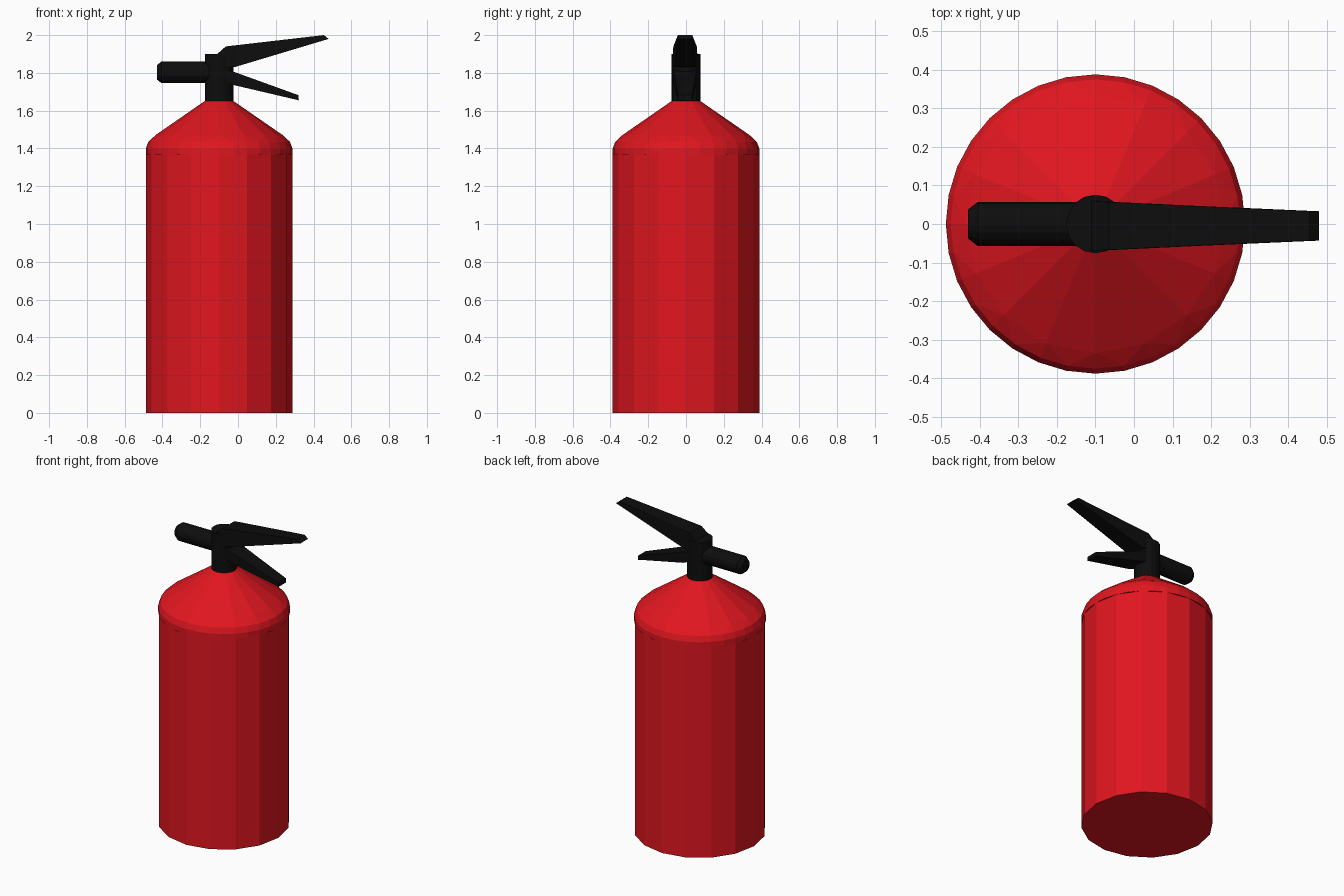
import bpy, bmesh, math
from mathutils import Matrix

if "Cube" in bpy.data.objects:
    bpy.data.objects.remove(bpy.data.objects["Cube"])

CX = -0.1  # axis of the tank


def material(name, rgb):
    m = bpy.data.materials.new(name)
    m.diffuse_color = (*rgb, 1)
    m.use_nodes = True
    m.node_tree.nodes["Principled BSDF"].inputs["Base Color"].default_value = m.diffuse_color
    return m


RED = material("red paint", (0.75, 0.008, 0.014))
BLACK = material("black plastic", (0.004, 0.004, 0.004))


def finish(name, bm, mat):
    bmesh.ops.recalc_face_normals(bm, faces=bm.faces)
    me = bpy.data.meshes.new(name)
    bm.to_mesh(me)
    bm.free()
    me.materials.append(mat)
    ob = bpy.data.objects.new(name, me)
    bpy.context.collection.objects.link(ob)
    return ob


def ring_points(bm, r, z, n):
    return [bm.verts.new((r * math.cos(2 * math.pi * i / n),
                          r * math.sin(2 * math.pi * i / n), z)) for i in range(n)]


def bridge(bm, low, high):
    # Joins two rings; the lower one may have twice as many sides
    k = len(low) // len(high)
    n = len(high)
    for i in range(n):
        j = (i + 1) % n
        side = [low[(i * k + s) % len(low)] for s in range(k + 1)]
        if k == 1:
            bm.faces.new((side[0], side[1], high[j], high[i]))
        else:
            bm.faces.new((side[0], side[1], high[i]))
            bm.faces.new((side[1], high[j], high[i]))
            bm.faces.new((side[1], side[2], high[j]))


def lathe(name, rings, mat, matrix):
    bm = bmesh.new()
    loops = [ring_points(bm, *r) for r in rings]
    for a, b in zip(loops, loops[1:]):
        bridge(bm, a, b)
    bm.faces.new(loops[0])
    bm.faces.new(loops[-1])
    bmesh.ops.transform(bm, matrix=matrix, verts=bm.verts)
    return finish(name, bm, mat)


def lever(name, profile):
    # Side profile of (x, z, half width) spanned across y
    bm = bmesh.new()
    a = [bm.verts.new((x, -w - 0.005, z)) for x, z, w in profile]
    b = [bm.verts.new((x, w - 0.005, z)) for x, z, w in profile]
    bm.faces.new(a)
    bm.faces.new(b)
    for i in range(len(a)):
        j = (i + 1) % len(a)
        bm.faces.new((a[i], a[j], b[j], b[i]))
    return finish(name, bm, BLACK)


upright = Matrix.Translation((CX, 0, 0))

# Tank cylinder
lathe("tank", [(0.388, 0, 16), (0.388, 1.37, 16)], RED, upright)

# Rounded shoulder and cone
lathe("shoulder", [(0.388, 1.365, 32), (0.388, 1.40, 32), (0.375, 1.435, 32),
                   (0.335, 1.472, 16), (0.07, 1.655, 16)], RED, upright)

# Valve neck
lathe("valve_neck", [(0.076, 1.65, 16), (0.076, 1.90, 16)], BLACK, upright)

# Nozzle pointing to the left
lathe("nozzle", [(0.057, 0, 16), (0.057, 0.305, 16), (0.038, 0.33, 16)], BLACK,
      Matrix.Translation((CX, 0, 1.803)) @ Matrix.Rotation(-math.pi / 2, 4, 'Y'))

# Squeeze lever and carrying handle
lever("squeeze_lever", [(-0.11, 1.83, 0.06), (-0.02, 1.83, 0.06), (0.48, 1.98, 0.038),
                        (0.455, 2.0, 0.038), (-0.065, 1.94, 0.062), (-0.11, 1.90, 0.065)])
lever("carry_handle", [(-0.10, 1.77, 0.06), (-0.02, 1.735, 0.06), (0.30, 1.615 + 0.045, 0.038),
                       (0.322, 1.655, 0.038), (0.32, 1.682, 0.038), (-0.02, 1.805, 0.06),
                       (-0.10, 1.83, 0.06)])
